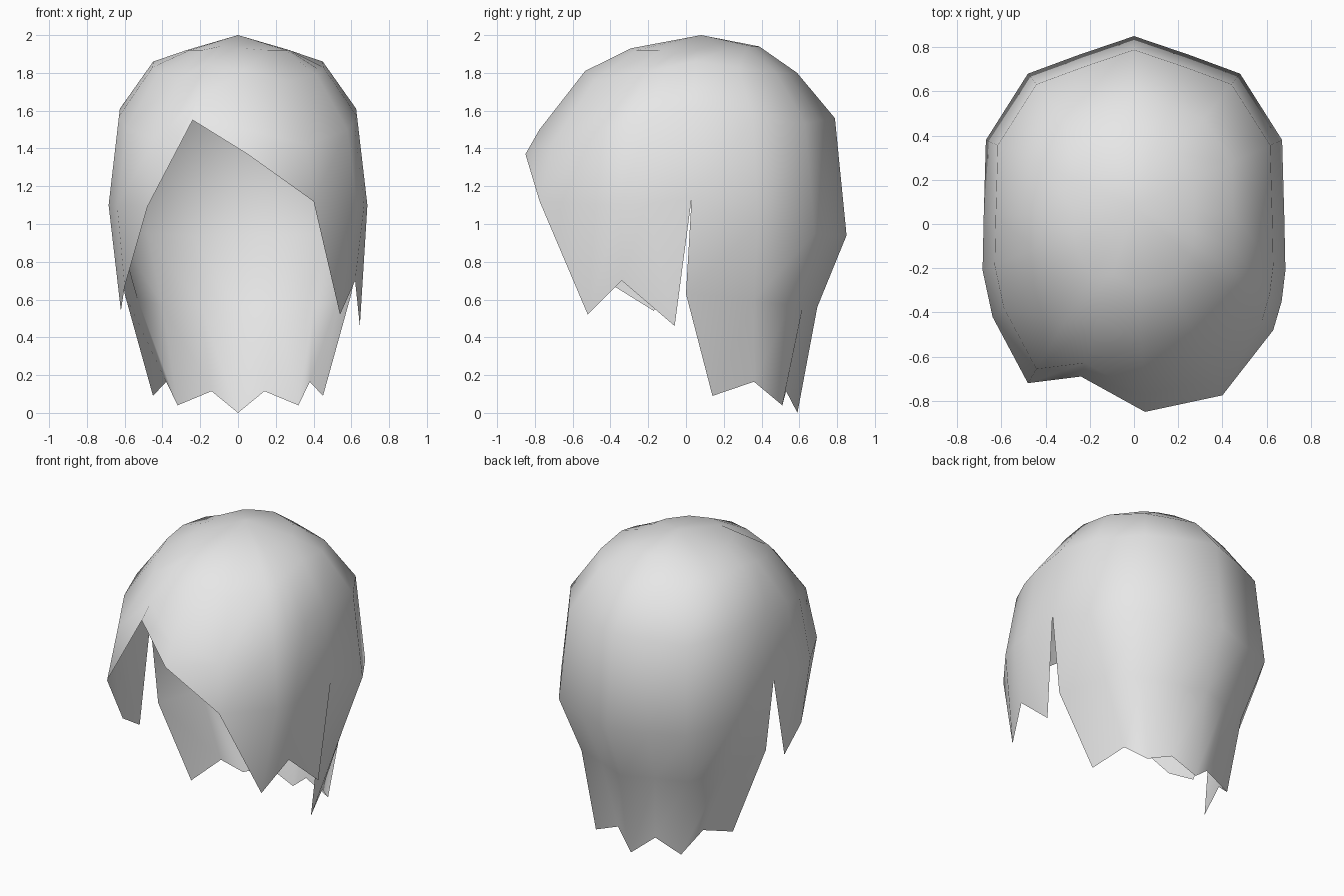
import bpy, bmesh

cube = bpy.data.objects.get("Cube")
if cube:
    bpy.data.objects.remove(cube, do_unlink=True)

# One plain grey colour
grey = bpy.data.materials.new("hair_grey")
grey.use_nodes = True
colour = (0.8, 0.8, 0.8, 1)
grey.diffuse_color = colour
grey.node_tree.nodes["Principled BSDF"].inputs["Base Color"].default_value = colour

CROWN = (0.0, 0.08, 2.0)
RINGS = (0.4, 0.66, 0.92)      # share of the way from crown to widest point


def mirror(p):
    return (-p[0], p[1], p[2])


def flip(col):
    rim, drops, lower = col
    return mirror(rim), drops, [mirror(p) for p in lower]


# Each lock: widest point, drops of the three crown rings, points hanging below
slit = ((0.68, 0.03, 1.14), (0.08, 0.14, 0.39), [])
slit_back = [(0.60, 0.0, 0.63), (0.45, 0.14, 0.09)]

# Fringe and side locks, from the left slit round the face to the right slit
fringe = [
    ((0.685, -0.21, 1.10), (0.08, 0.17, 0.43), [(0.645, -0.06, 0.46)]),
    ((0.668, -0.35, 1.10), (0.08, 0.19, 0.46), [(0.62, -0.34, 0.70)]),
    ((0.63, -0.48, 1.10), (0.08, 0.21, 0.50), [(0.54, -0.52, 0.52)]),
    ((0.40, -0.775, 1.12), (0.08, 0.24, 0.58), []),
    ((0.05, -0.85, 1.37), (0.07, 0.19, 0.50), []),
    ((-0.24, -0.69, 1.55), (0.06, 0.15, 0.35), []),
    ((-0.48, -0.72, 1.09), (0.08, 0.23, 0.56), []),
    ((-0.64, -0.42, 1.10), (0.08, 0.20, 0.49), [(-0.60, -0.38, 0.67)]),
    ((-0.685, -0.21, 1.10), (0.08, 0.17, 0.43), [(-0.62, -0.17, 0.54)]),
]

# Back locks, from the middle out to the left
back_middle = ((0, 0.85, 0.94), (0.06, 0.20, 0.44), [(0, 0.695, 0.56), (0, 0.59, 0.0)])
back_half = [
    ((0.25, 0.765, 0.94), (0.06, 0.20, 0.45), [(0.20, 0.62, 0.57), (0.14, 0.53, 0.115)]),
    ((0.48, 0.68, 0.95), (0.07, 0.20, 0.47), [(0.40, 0.55, 0.57), (0.32, 0.51, 0.04)]),
    ((0.67, 0.38, 1.00), (0.08, 0.17, 0.44), [(0.53, 0.36, 0.60), (0.38, 0.36, 0.165)]),
]
columns = ([slit] + fringe + [flip(slit)] + [flip(c) for c in reversed(back_half)]
           + [back_middle] + back_half)

bm = bmesh.new()
crown = bm.verts.new(CROWN)
domes, hangs = [], []
for rim, drops, lower in columns:
    dome = [bm.verts.new((CROWN[0] + f * (rim[0] - CROWN[0]),
                          CROWN[1] + f * (rim[1] - CROWN[1]),
                          CROWN[2] - d)) for f, d in zip(RINGS, drops)]
    dome.append(bm.verts.new(rim))
    domes.append([crown] + dome)
    hangs.append([dome[-1]] + [bm.verts.new(p) for p in lower])


def strip(a, b):
    """Fill between two chains; a shorter chain closes to a point."""
    n = max(len(a), len(b))
    a = a + [a[-1]] * (n - len(a))
    b = b + [b[-1]] * (n - len(b))
    for i in range(n - 1):
        loop = list(dict.fromkeys((a[i], a[i + 1], b[i + 1], b[i])))
        if len(loop) > 2:
            bm.faces.new(loop)


# Crown cap and hanging locks; only the back locks use the back slit edges
left_edge = [domes[0][-1]] + [bm.verts.new(p) for p in slit_back]
right_i = len(fringe) + 1
right_edge = [domes[right_i][-1]] + [bm.verts.new(mirror(p)) for p in slit_back]
count = len(columns)
for i in range(count):
    j = (i + 1) % count
    strip(domes[i], domes[j])
    a = right_edge if i == right_i else hangs[i]
    b = left_edge if j == 0 else hangs[j]
    strip(a, b)

bmesh.ops.recalc_face_normals(bm, faces=bm.faces[:])
# Make the open shell face outwards
bm.normal_update()
if sum(f.normal.z for f in crown.link_faces) < 0:
    bmesh.ops.reverse_faces(bm, faces=bm.faces[:])
for f in bm.faces:
    f.smooth = True
mesh = bpy.data.meshes.new("hair_shell")
bm.to_mesh(mesh)
bm.free()
mesh.materials.append(grey)
hair = bpy.data.objects.new("hair_shell", mesh)
bpy.context.collection.objects.link(hair)
